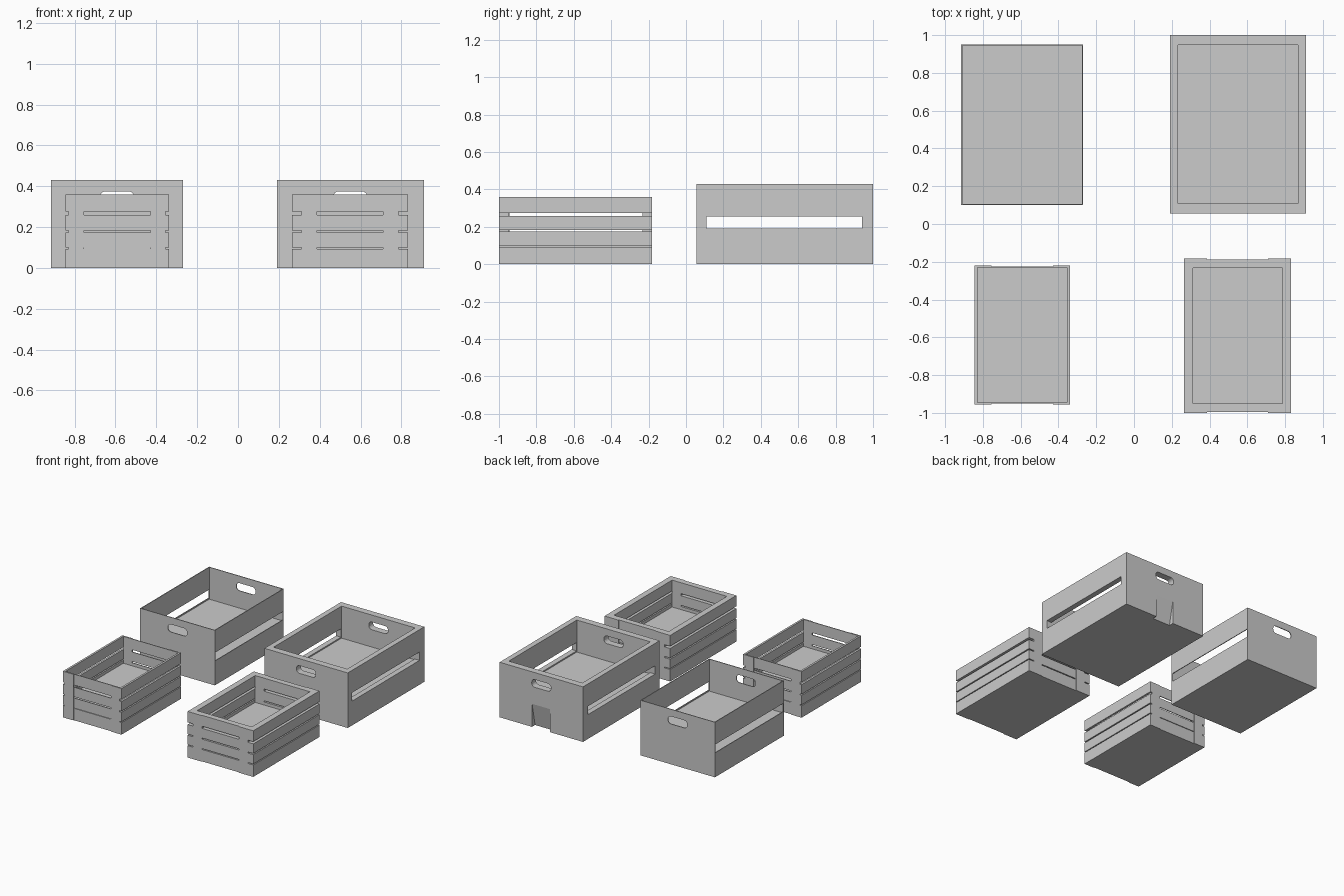
import bpy, bmesh, math

if "Cube" in bpy.data.objects:
    bpy.data.objects.remove(bpy.data.objects["Cube"])


def mesh_object(name, bm):
    bmesh.ops.recalc_face_normals(bm, faces=bm.faces)
    me = bpy.data.meshes.new(name)
    bm.to_mesh(me)
    bm.free()
    ob = bpy.data.objects.new(name, me)
    bpy.context.scene.collection.objects.link(ob)
    return ob


def add_box(bm, lo, hi):
    vs = bmesh.ops.create_cube(bm, size=1)["verts"]
    for v in vs:
        for i in range(3):
            v.co[i] = hi[i] if v.co[i] > 0 else lo[i]


def box(name, lo, hi):
    bm = bmesh.new()
    add_box(bm, lo, hi)
    return mesh_object(name, bm)


def prism(name, pts, depth):
    """Extrude a polygon of 3D points along a vector."""
    bm = bmesh.new()
    face = bm.faces.new([bm.verts.new(p) for p in pts])
    ext = bmesh.ops.extrude_face_region(bm, geom=[face], use_keep_orig=True)["geom"]
    bmesh.ops.translate(bm, vec=depth,
                        verts=[g for g in ext if isinstance(g, bmesh.types.BMVert)])
    return mesh_object(name, bm)


def cut(ob, cutter):
    mod = ob.modifiers.new("cut", 'BOOLEAN')
    mod.operation = 'DIFFERENCE'
    mod.solver = 'EXACT'
    mod.object = cutter
    bpy.context.view_layer.objects.active = ob
    bpy.ops.object.modifier_apply(modifier=mod.name)
    bpy.data.objects.remove(cutter)


def handle_cutter(cx, y0, y1):
    # rounded hand hole running through both end walls
    w, z0, z1, r = 0.083, 0.315, 0.375, 0.026
    pts = []
    for k, (x, z) in enumerate([(w - r, z1 - r), (r - w, z1 - r),
                                (r - w, z0 + r), (w - r, z0 + r)]):
        for i in range(5):
            a = math.pi / 2 * (k + i / 4)
            pts.append((cx + x + r * math.cos(a), y0 - 0.05, z + r * math.sin(a)))
    return prism("handle_cutter", pts, (0, y1 - y0 + 0.1, 0))


def panel_crate(name, x0, x1, y0, y1, tx, ty, floor):
    # tall crate: open top, long side slots, hand holes in the ends
    ob = box(name, (x0, y0, 0), (x1, y1, 0.43))
    cut(ob, box("inner", (x0 + tx, y0 + ty, floor), (x1 - tx, y1 - ty, 0.6)))
    cut(ob, box("slot", (x0 - 0.1, 0.11, 0.19), (x1 + 0.1, 0.94, 0.255)))
    cut(ob, handle_cutter((x0 + x1) / 2, y0, y1))
    return ob


def slat_crate(name, x0, x1, y0, y1, tx, ty, floor):
    # low crate: four rows of slats joined by uprights at the ends
    rows = [(0, 0.093), (0.1, 0.174), (0.183, 0.258), (0.275, 0.36)]
    post, recess = 0.075, 0.005
    sides, ends, posts = bmesh.new(), bmesh.new(), bmesh.new()
    a, b = x0 + tx, x1 - tx
    for z0, z1 in rows:
        add_box(sides, (x0, y0, z0), (a, y1, z1))
        add_box(sides, (b, y0, z0), (x1, y1, z1))
        add_box(ends, (a + post, y0 + recess, z0), (b - post, y0 + ty, z1))
        add_box(ends, (a + post, y1 - ty, z0), (b - post, y1 - recess, z1))
    for px in (a, b - post):
        add_box(posts, (px, y0, 0), (px + post, y0 + ty, 0.36))
        add_box(posts, (px, y1 - ty, 0), (px + post, y1, 0.36))
    mesh_object(name + "_side_slats", sides)
    mesh_object(name + "_end_slats", ends)
    mesh_object(name + "_uprights", posts)
    box(name + "_floor", (a, y0 + ty, 0), (b, y1 - ty, floor))


# tall crates at the back
panel_crate("thin_tall_crate", -0.915, -0.27, 0.10, 0.95, 0.006, 0.006, 0.18)
thick = panel_crate("thick_tall_crate", 0.19, 0.91, 0.055, 1.0, 0.042, 0.053, 0.18)

# sloping dent low on the back of the thick crate
cut(thick, prism("dent", [(0.475, 1.02, 0.18), (0.475, 1.0, 0.18),
                          (0.475, 0.96, -0.01), (0.475, 1.02, -0.01)], (0.155, 0, 0)))

# slatted crates at the front
slat_crate("thin_slat_crate", -0.845, -0.338, -0.955, -0.22, 0.016, 0.011, 0.15)
slat_crate("thick_slat_crate", 0.265, 0.832, -1.0, -0.183, 0.047, 0.05, 0.15)
